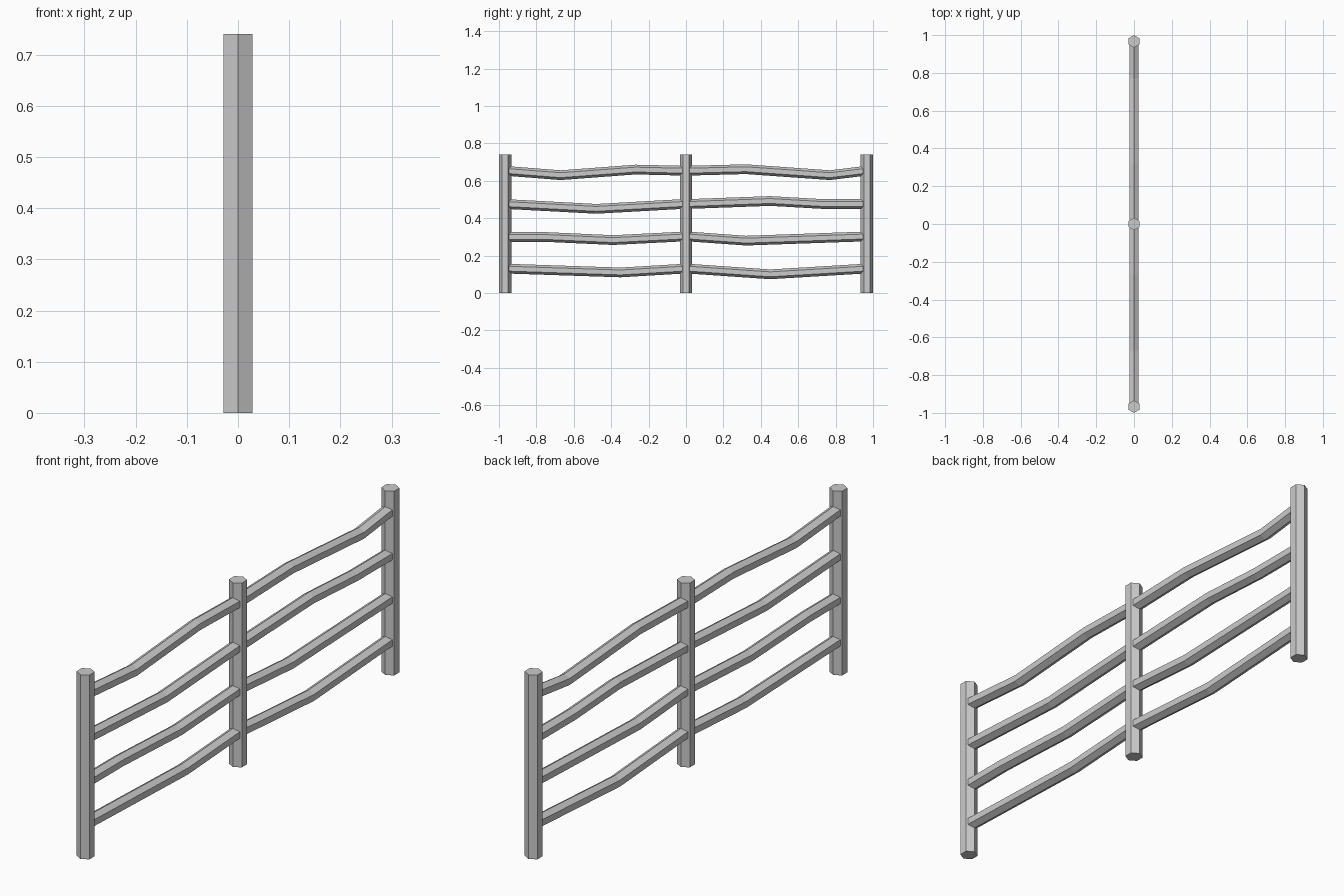
import bpy, bmesh, math

if "Cube" in bpy.data.objects:
    bpy.data.objects.remove(bpy.data.objects["Cube"])

POST_R, POST_H, POST_Y = 0.033, 0.74, 0.967
RAIL_R = 0.026


def loft(name, rings):
    """Skin a row of six-sided rings and cap both ends."""
    bm = bmesh.new()
    loops = [[bm.verts.new(p) for p in ring] for ring in rings]
    for a, b in zip(loops, loops[1:]):
        for i in range(6):
            j = (i + 1) % 6
            bm.faces.new((a[i], a[j], b[j], b[i]))
    bm.faces.new(loops[0])
    bm.faces.new(loops[-1])
    bmesh.ops.recalc_face_normals(bm, faces=bm.faces)
    mesh = bpy.data.meshes.new(name)
    bm.to_mesh(mesh)
    bm.free()
    obj = bpy.data.objects.new(name, mesh)
    bpy.context.collection.objects.link(obj)
    return obj


# unit hexagon with a point along its second axis
HEX = [(math.sin(i * math.pi / 3), math.cos(i * math.pi / 3)) for i in range(6)]

# upright hexagonal posts
for label, y in (("near", -POST_Y), ("middle", 0), ("far", POST_Y)):
    loft(f"{label}_post",
         [[(u * POST_R, y + v * POST_R, z) for u, v in HEX] for z in (0, POST_H)])

# gently bent rails, each path given as (y, z) points
A, B = 0.95, 0.015
RAILS = {
    "near": [
        [(-A, 0.13), (-0.35, 0.11), (-B, 0.13)],
        [(-A, 0.30), (-0.76, 0.30), (-0.39, 0.283), (-B, 0.302)],
        [(-A, 0.475), (-0.48, 0.45), (-B, 0.476)],
        [(-A, 0.652), (-0.67, 0.63), (-0.27, 0.66), (-B, 0.654)],
    ],
    "far": [
        [(B, 0.13), (0.45, 0.10), (A, 0.13)],
        [(B, 0.302), (0.32, 0.28), (A, 0.302)],
        [(B, 0.476), (0.45, 0.492), (0.73, 0.476), (A, 0.476)],
        [(B, 0.654), (0.32, 0.662), (0.77, 0.63), (A, 0.652)],
    ],
}
for side, paths in RAILS.items():
    for n, path in enumerate(paths, 1):
        loft(f"{side}_rail_{n}",
             [[(u * RAIL_R, y, z + v * RAIL_R) for u, v in HEX] for y, z in path])
